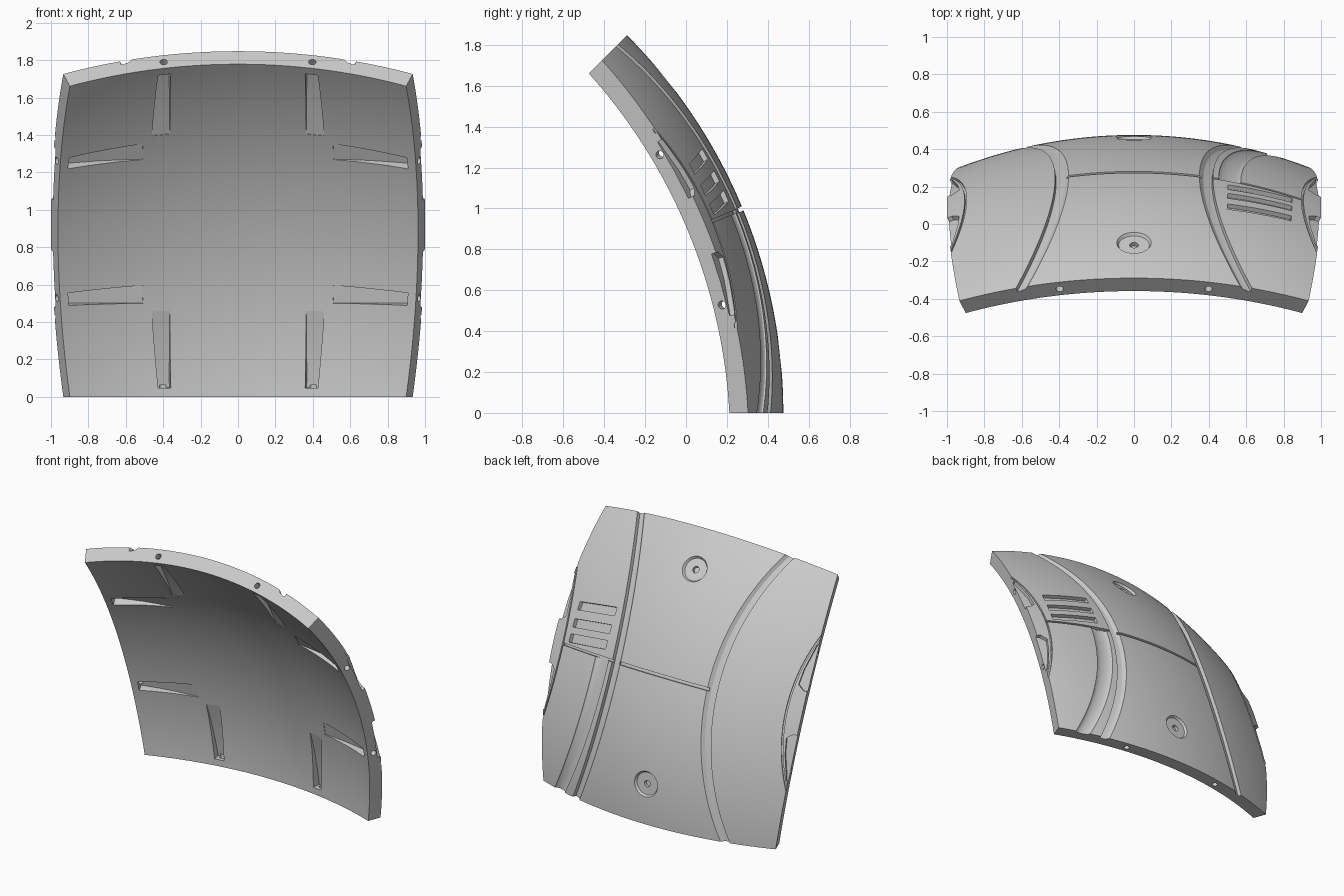
import bpy, bmesh, math
from mathutils import Vector

cube = bpy.data.objects.get("Cube")
if cube:
    bpy.data.objects.remove(cube, do_unlink=True)

# Armour tile: a square patch of a spherical shell, tilted up from the horizon
HALF = math.radians(22.5)
T = math.tan(HALF)
OUT = 1 / math.sin(HALF)
INN = OUT - 0.098
TOP = OUT + 0.03
CENTRE = Vector((0, -2.137, 0))
V_AXIS = Vector((0, -math.sin(HALF), math.cos(HALF)))
W_AXIS = Vector((0, math.cos(HALF), math.sin(HALF)))


def place(u, v, r):
    """Tile coordinates (across, up, radius) to world space."""
    d = Vector((1, 0, 0)) * u + V_AXIS * v + W_AXIS
    return CENTRE + d.normalized() * r


def loft(name, rings):
    """Closed solid through a list of equal rings of (u, v, r)."""
    bm = bmesh.new()
    rows = [[bm.verts.new(place(*p)) for p in ring] for ring in rings]
    k = len(rows[0])
    for a, b in zip(rows, rows[1:]):
        for i in range(k):
            j = (i + 1) % k
            bm.faces.new((a[i], a[j], b[j], b[i]))
    bm.faces.new(rows[0][::-1])
    bm.faces.new(rows[-1])
    bmesh.ops.recalc_face_normals(bm, faces=bm.faces)
    mesh = bpy.data.meshes.new(name)
    bm.to_mesh(mesh)
    bm.free()
    ob = bpy.data.objects.new(name, mesh)
    bpy.context.collection.objects.link(ob)
    return ob


def steps(a, b, n):
    return [a + (b - a) * i / n for i in range(n + 1)]


def circle(n):
    return [(math.cos(2 * math.pi * i / n), math.sin(2 * math.pi * i / n)) for i in range(n)]


# Shell
spread = [math.tan(a) for a in steps(-HALF, HALF, 64)]
shell = loft("armour_panel", [[(u, v, OUT) for u in spread] + [(u, v, INN) for u in spread[::-1]]
                              for v in spread])
paint = bpy.data.materials.new("light_grey")
paint.use_nodes = True
paint.diffuse_color = (0.6, 0.6, 0.6, 1)
paint.node_tree.nodes["Principled BSDF"].inputs["Base Color"].default_value = (0.6, 0.6, 0.6, 1)
shell.data.materials.append(paint)


def cut(rings, swap=False):
    """Subtract a lofted solid; swap exchanges the across and up axes."""
    if swap:
        rings = [[(v, u, r) for u, v, r in ring] for ring in rings]
    tool = loft("cutter", rings)
    tool.hide_render = True
    mod = shell.modifiers.new("cut", 'BOOLEAN')
    mod.operation = 'DIFFERENCE'
    mod.solver = 'EXACT'
    mod.object = tool
    bpy.context.view_layer.objects.active = shell
    bpy.ops.object.modifier_apply(modifier=mod.name)
    bpy.data.objects.remove(tool, do_unlink=True)


def groove(path, start, end, section, n=40, swap=False):
    """Sweep a (offset, depth) section along u = path(v) on the outside."""
    section = [(section[0][0], -0.03)] + section + [(section[-1][0], -0.03)]
    cut([[(path(v) + o, v, OUT - d) for o, d in section] for v in steps(start, end, n)], swap)


def slot(half, depth):
    return [(-half, 0), (-half, depth), (half, depth), (half, 0)]


# Curved channels down both sides, with a narrow line on the outer flank
for s in (-1, 1):
    groove(lambda v: s * (0.149 + 0.618 * v * v), -0.44, 0.44,
           [(s * o, d) for o, d in ((-0.014, 0), (-0.005, 0.018), (0.009, 0.026), (0.014, 0.026), (0.0145, 0))])

# Rounded channel below the vent panel
groove(lambda v: 0.2 + 0.76 * v * v, -0.44, 0,
       [(0.024 * math.cos(a), 0.02 * math.sin(a)) for a in steps(math.pi, 0, 10)])

# Cross seam between the channels
groove(lambda u: 0, -0.14, 0.14, slot(0.004, 0.022), 16, True)

# Round dished sockets with a centre hole
for v0 in (-0.292, 0.292):
    for radius, floor, depth in ((0.037, 0.033, 0.016), (0.0095, 0.0095, 0.04)):
        cut([[(c * q, v0 + d * q, r) for c, d in circle(32)]
             for q, r in ((floor, OUT - depth), (radius, OUT), (radius, TOP))])


# Engraved arcs at both sides, with two notches on each edge
def arc(v):
    return 0.367 + 0.98 * v * v


for s in (-1, 1):
    groove(lambda v: s * arc(v), -0.225, 0.225, slot(0.0025, 0.012), 32)
    for t in (-1, 1):
        cut([[(s * u, t * v, OUT - 0.025), (s * 0.45, t * v, OUT - 0.025),
              (s * 0.45, t * v, TOP), (s * u, t * v, TOP)]
             for u, v in ((0.402, 0.062), (0.384, 0.075), (0.39, 0.12), (0.41, 0.195))])

# Vent panel: lower edge line and three slanted slots
groove(lambda u: 0, 0.16, 0.367, slot(0.003, 0.018), 16, True)
for v0 in (0.028, 0.07, 0.118):
    groove(lambda u: v0 - 0.09 * (u - 0.265), 0.196, 0.342, slot(0.0115, 0.025), 8, True)

# Bolt holes in the four edges and their wedge pockets on the inside
for swap in (False, True):
    for s in (-1, 1):
        for t in (-0.17, 0.17):
            pocket = []
            for u in steps(0.392, 0.21, 6):
                f = (0.392 - u) / 0.182
                w = 0.015 + 0.0055 * f
                deep = INN + 0.055 * (1 - f) + 0.003
                pocket.append([(s * u, t - w, INN - 0.03), (s * u, t + w, INN - 0.03),
                               (s * u, t + w, deep), (s * u, t - w, deep)])
            cut(pocket, swap)
            cut([[(s * u, t + 0.0085 * c, OUT - 0.05 + 0.02 * d) for c, d in circle(20)]
                 for u in (0.385, 0.44)], swap)

# Smooth the curved skin, keep cut edges crisp
bpy.ops.object.select_all(action='DESELECT')
shell.select_set(True)
bpy.context.view_layer.objects.active = shell
bpy.ops.object.shade_smooth_by_angle(angle=math.radians(20))
